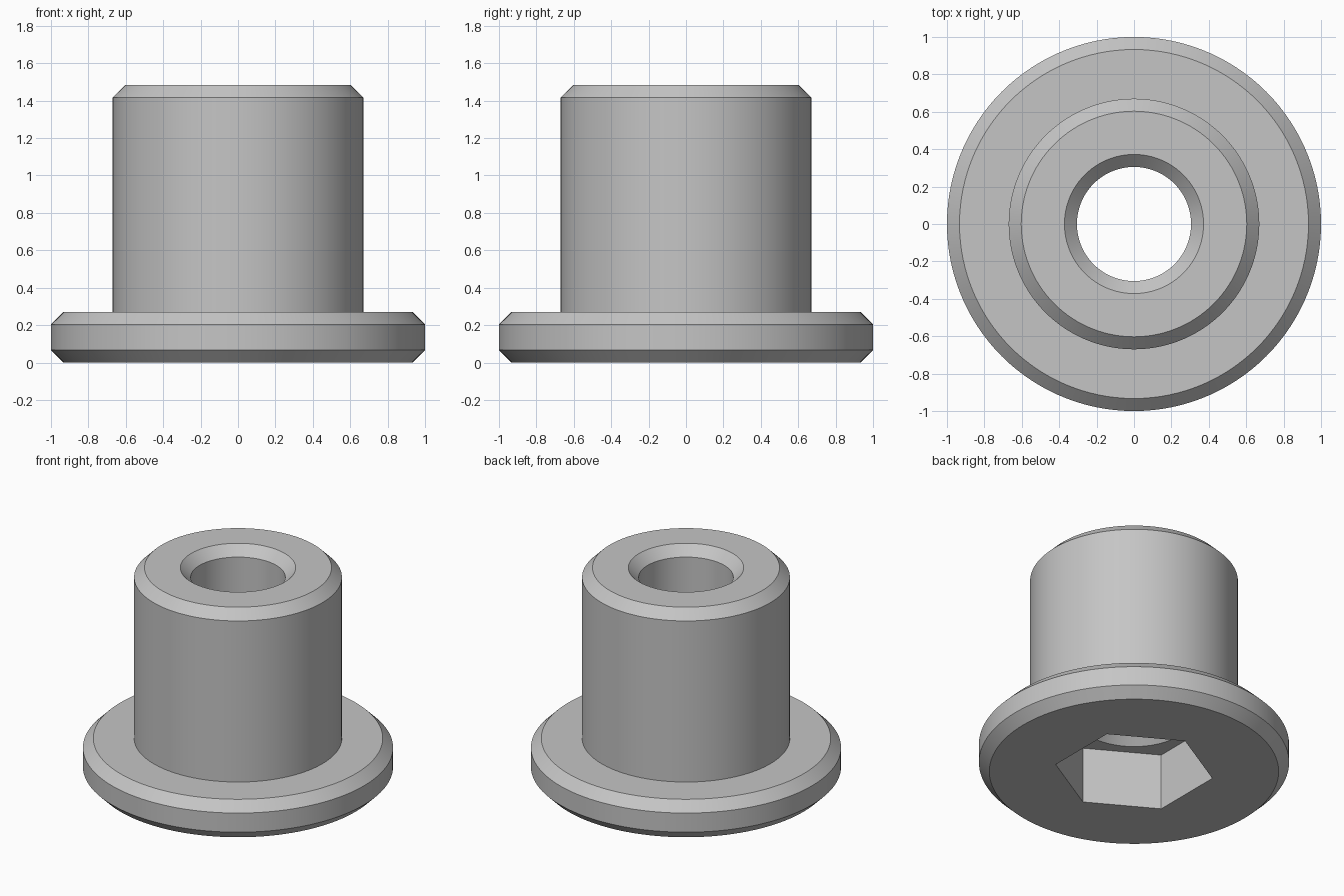
import bpy
import bmesh
from math import cos, sin, radians

old = bpy.data.objects.get("Cube")
if old:
    bpy.data.objects.remove(old, do_unlink=True)

SEGMENTS = 120
HEX_APOTHEM = 0.444
BEVEL = 0.067


def hex_radius(angle):
    """Distance from the axis to a hexagon with corners on +y and -y."""
    return HEX_APOTHEM / cos(radians((angle + 30) % 60 - 30))


def ring(bm, radius, z):
    """One loop of vertices; no radius means the hexagon outline."""
    verts = []
    for i in range(SEGMENTS):
        angle = 360 * i / SEGMENTS
        r = hex_radius(angle) if radius is None else radius
        verts.append(bm.verts.new((r * cos(radians(angle)), r * sin(radians(angle)), z)))
    return verts


flange_top, height, socket_depth = 0.27, 1.483, 0.40
flange_r, shaft_r, bore_r = 1.0, 0.67, 0.305

# Closed cross-section: flange, shaft, bore, then the hexagonal socket
profile = [
    (flange_r - BEVEL, 0),
    (flange_r, BEVEL),
    (flange_r, flange_top - BEVEL),
    (flange_r - BEVEL, flange_top),
    (shaft_r, flange_top),
    (shaft_r, height - BEVEL),
    (shaft_r - BEVEL, height),
    (bore_r + BEVEL, height),
    (bore_r, height - BEVEL),
    (bore_r, socket_depth + BEVEL),
    (bore_r + BEVEL, socket_depth),
    (None, socket_depth),
    (None, 0),
]

bm = bmesh.new()
rings = [ring(bm, r, z) for r, z in profile]
for a, b in zip(rings, rings[1:] + rings[:1]):
    for i in range(SEGMENTS):
        j = (i + 1) % SEGMENTS
        bm.faces.new((a[i], a[j], b[j], b[i]))
bmesh.ops.recalc_face_normals(bm, faces=bm.faces)
mesh = bpy.data.meshes.new("flanged_bushing")
bm.to_mesh(mesh)
bm.free()

# Plain grey metal
grey = bpy.data.materials.new("plain grey")
grey.use_nodes = True
colour = (0.56, 0.56, 0.56, 1)
grey.diffuse_color = colour
grey.node_tree.nodes["Principled BSDF"].inputs["Base Color"].default_value = colour
mesh.materials.append(grey)

bushing = bpy.data.objects.new("flanged_bushing", mesh)
bpy.context.collection.objects.link(bushing)
bpy.ops.object.select_all(action="DESELECT")
bushing.select_set(True)
bpy.context.view_layer.objects.active = bushing
bpy.ops.object.shade_smooth_by_angle(angle=radians(30))
